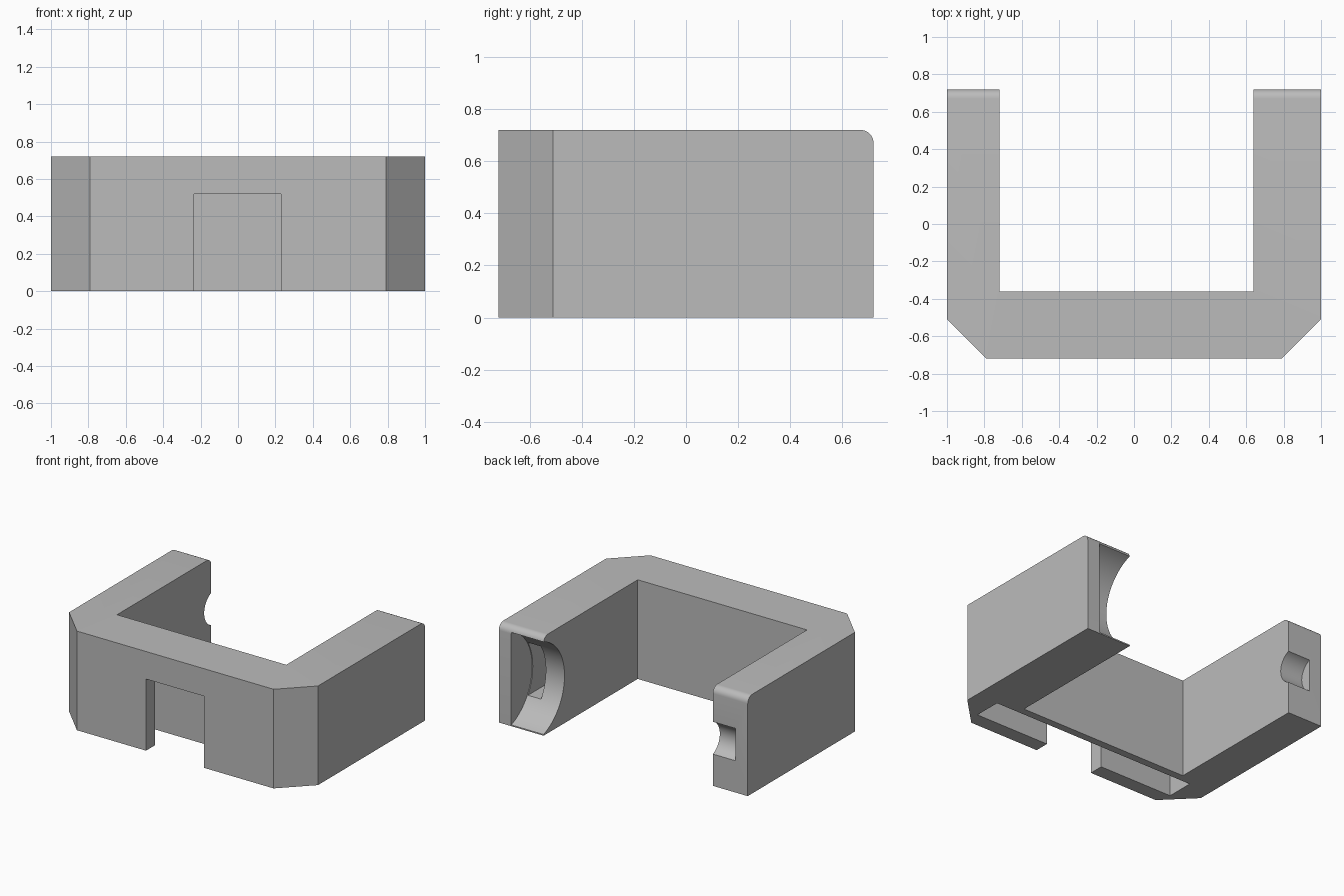
import bpy, bmesh, math

cube = bpy.data.objects.get("Cube")
if cube:
    bpy.data.objects.remove(cube, do_unlink=True)

HEIGHT, BACK, WALL = 0.72, 0.72, 0.1

grey = bpy.data.materials.new("light grey")
grey.use_nodes = True
grey.diffuse_color = (0.5, 0.5, 0.5, 1)
grey.node_tree.nodes["Principled BSDF"].inputs["Base Color"].default_value = (0.5, 0.5, 0.5, 1)


def add_mesh(name, bm):
    mesh = bpy.data.meshes.new(name)
    bmesh.ops.recalc_face_normals(bm, faces=bm.faces)
    bm.to_mesh(mesh)
    bm.free()
    mesh.materials.append(grey)
    obj = bpy.data.objects.new(name, mesh)
    bpy.context.collection.objects.link(obj)
    return obj


def box_cutter(name, xs, ys, zs):
    bm = bmesh.new()
    bmesh.ops.create_cube(bm, size=1)
    for v in bm.verts:
        v.co = [r[0] if c < 0 else r[1] for c, r in zip(v.co, (xs, ys, zs))]
    return add_mesh(name, bm)


def round_cutter(name, xs, y, z, radius):
    # cylinder lying along x
    bpy.ops.mesh.primitive_cylinder_add(
        vertices=96, radius=radius, depth=xs[1] - xs[0],
        location=(sum(xs) / 2, y, z), rotation=(0, math.pi / 2, 0))
    obj = bpy.context.object
    obj.name = name
    obj.data.materials.append(grey)
    return obj


# U-shaped body with chamfered front corners
outline = [(-1, BACK), (-1, -0.51), (-0.79, -0.72), (0.79, -0.72), (1, -0.51), (1, BACK),
           (0.64, BACK), (0.64, -0.36), (-0.72, -0.36), (-0.72, BACK)]
bm = bmesh.new()
base = bm.faces.new([bm.verts.new((x, y, 0)) for x, y in outline])
top = bmesh.ops.extrude_face_region(bm, geom=[base])["geom"]
bmesh.ops.translate(bm, vec=(0, 0, HEIGHT),
                    verts=[g for g in top if isinstance(g, bmesh.types.BMVert)])

# rounded top edge on both arm ends
ends = [e for e in bm.edges
        if all(v.co.z > HEIGHT - 0.01 and v.co.y > BACK - 0.01 for v in e.verts)]
bmesh.ops.bevel(bm, geom=ends, offset=0.05, segments=8, profile=0.5, affect='EDGES')
body = add_mesh("bracket_body", bm)

cutters = [
    # doorway in the front wall, and the long pocket behind it open at the bottom
    box_cutter("doorway_cutter", (-0.235, 0.23), (-0.8, -0.5), (-0.1, 0.52)),
    box_cutter("pocket_cutter", (-0.825, 0.825), (-0.615, -0.415), (-0.1, 0.52)),
    # large and small round recesses inside the arm ends
    round_cutter("large_recess_cutter", (0.5, 1 - WALL), 0.835, 0.345, 0.355),
    round_cutter("small_recess_cutter", (WALL - 1, -0.6), 0.766, 0.348, 0.126),
    # passage from the large recess to the pocket
    box_cutter("passage_cutter", (0.79, 0.895), (-0.5, 0.6), (0.155, 0.54)),
]

bpy.ops.object.select_all(action='DESELECT')
bpy.context.view_layer.objects.active = body
body.select_set(True)
for cutter in cutters:
    cutter.hide_render = True
    mod = body.modifiers.new(cutter.name, 'BOOLEAN')
    mod.operation = 'DIFFERENCE'
    mod.solver = 'EXACT'
    mod.object = cutter
    bpy.ops.object.modifier_apply(modifier=mod.name)
for cutter in cutters:
    bpy.data.objects.remove(cutter, do_unlink=True)

bpy.ops.object.shade_smooth_by_angle(angle=math.radians(30))
